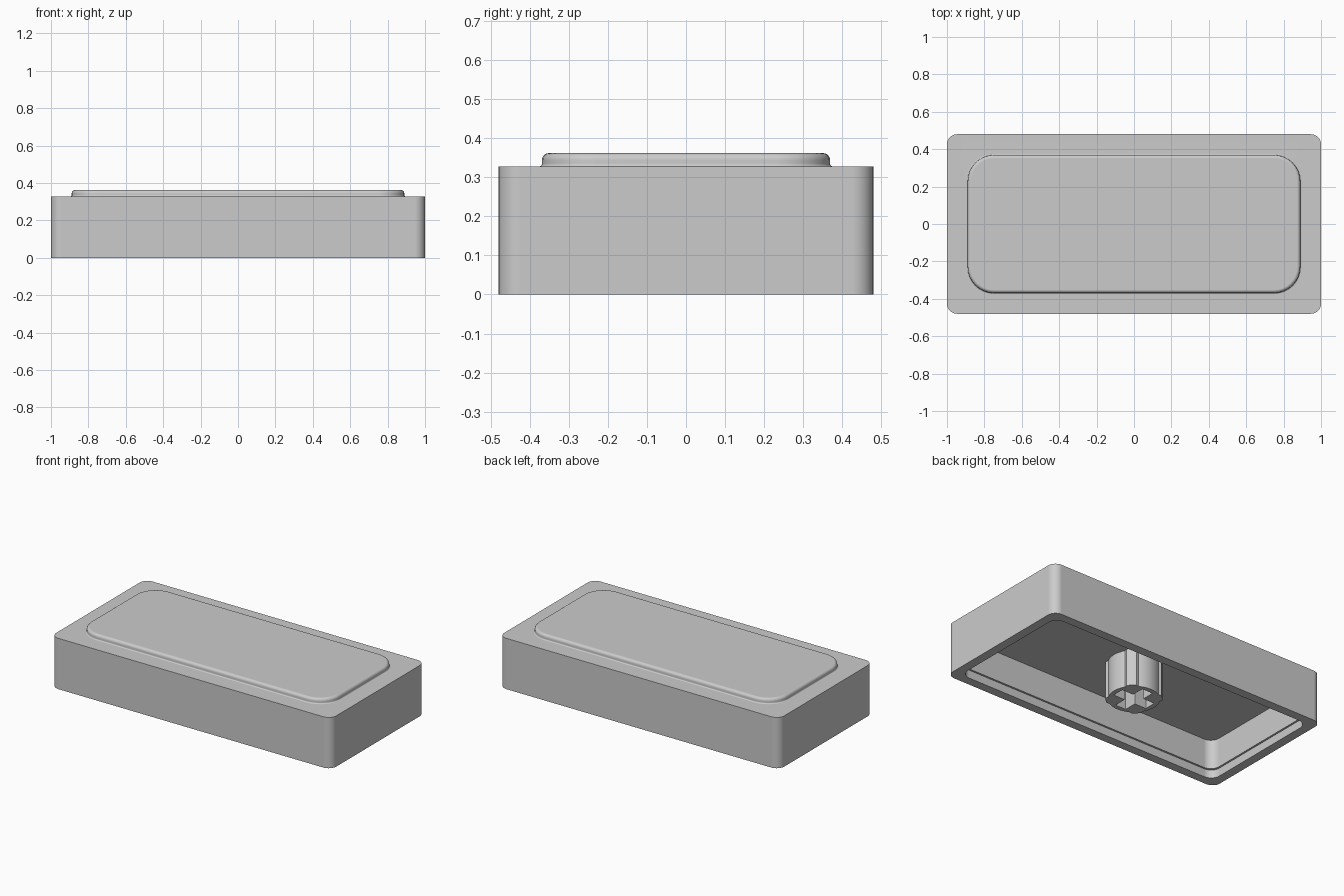
import bpy, bmesh, math

cube = bpy.data.objects.get("Cube")
if cube:
    bpy.data.objects.remove(cube, do_unlink=True)

grey = bpy.data.materials.new("light grey plastic")
grey.use_nodes = True
grey.diffuse_color = (0.6, 0.6, 0.6, 1)
grey.node_tree.nodes["Principled BSDF"].inputs["Base Color"].default_value = (0.6, 0.6, 0.6, 1)


def rounded_rect(hx, hy, r, steps=8):
    """Outline of a rectangle with rounded corners."""
    pts = []
    for i, (sx, sy) in enumerate([(1, 1), (-1, 1), (-1, -1), (1, -1)]):
        for k in range(steps + 1):
            a = math.pi / 2 * (i + k / steps)
            pts.append((sx * (hx - r) + r * math.cos(a), sy * (hy - r) + r * math.sin(a)))
    return pts


def loft(name, rings):
    """Closed solid through a list of (outline, z) rings, capped at both ends."""
    bm = bmesh.new()
    loops = [[bm.verts.new((x, y, z)) for x, y in outline] for outline, z in rings]
    n = len(loops[0])
    for a, b in zip(loops, loops[1:]):
        for i in range(n):
            j = (i + 1) % n
            bm.faces.new((a[i], a[j], b[j], b[i]))
    bm.faces.new(loops[0])
    bm.faces.new(loops[-1])
    bmesh.ops.recalc_face_normals(bm, faces=bm.faces)
    mesh = bpy.data.meshes.new(name)
    bm.to_mesh(mesh)
    bm.free()
    mesh.materials.append(grey)
    obj = bpy.data.objects.new(name, mesh)
    bpy.context.collection.objects.link(obj)
    return obj


def finish(obj):
    """Apply modifiers, smooth the rounded parts and keep large faces flat."""
    bpy.ops.object.select_all(action='DESELECT')
    obj.select_set(True)
    bpy.context.view_layer.objects.active = obj
    for mod in list(obj.modifiers):
        bpy.ops.object.modifier_apply(modifier=mod.name)
    bpy.ops.object.shade_smooth_by_angle(angle=math.radians(32))
    obj.modifiers.new("flat_faces", 'WEIGHTED_NORMAL').keep_sharp = True


HX, HY, TOP, PAD_TOP, ROOF = 1.0, 0.48, 0.328, 0.362, 0.24


def inset(t, r, z):
    return rounded_rect(HX - t, HY - t, r), z


# Raised pad: flat top, rounded edge, small concave fillet at its foot
rings = []
edge, foot = 0.018, 0.007
for k in range(7):
    a = math.pi / 2 * k / 6
    out = edge * math.sin(a)
    rings.append(inset(0.111 + edge - out, 0.122 + out, PAD_TOP - edge + edge * math.cos(a)))
for k in range(5):
    a = math.pi / 2 * k / 4
    out = foot * (1 - math.cos(a))
    rings.append(inset(0.111 - out, 0.14 + out, TOP + foot * (1 - math.sin(a))))

# Outer walls, bottom rim, stepped lip and hollow underside
rings += [
    inset(0, 0.055, TOP),
    inset(0, 0.055, 0),
    inset(0.058, 0.06, 0),
    inset(0.058, 0.06, 0.052),
    inset(0.07, 0.06, 0.052),
    inset(0.07, 0.06, ROOF),
]
finish(loft("cap_shell", rings))

# Mounting stem: round post with four broad diagonal ribs
outline = []
for deg in range(0, 360, 5):
    r = 0.163 if abs(deg % 90 - 45) <= 10 else 0.15
    outline.append((r * math.cos(math.radians(deg)), r * math.sin(math.radians(deg))))
stem = loft("mounting_stem", [(outline, 0), (outline, ROOF + 0.01)])

# Cross-shaped socket in the stem
arm, half = 0.12, 0.038
corner = [(arm, -half), (arm, half), (half, half)]
cross = []
for q in range(4):
    for x, y in corner:
        for _ in range(q):
            x, y = -y, x
        cross.append((x, y))
cutter = loft("socket_cutter", [(cross, -0.05), (cross, 0.21)])
cutter.hide_render = True
cut = stem.modifiers.new("socket", 'BOOLEAN')
cut.operation = 'DIFFERENCE'
cut.solver = 'EXACT'
cut.object = cutter
finish(stem)
bpy.data.objects.remove(cutter, do_unlink=True)
